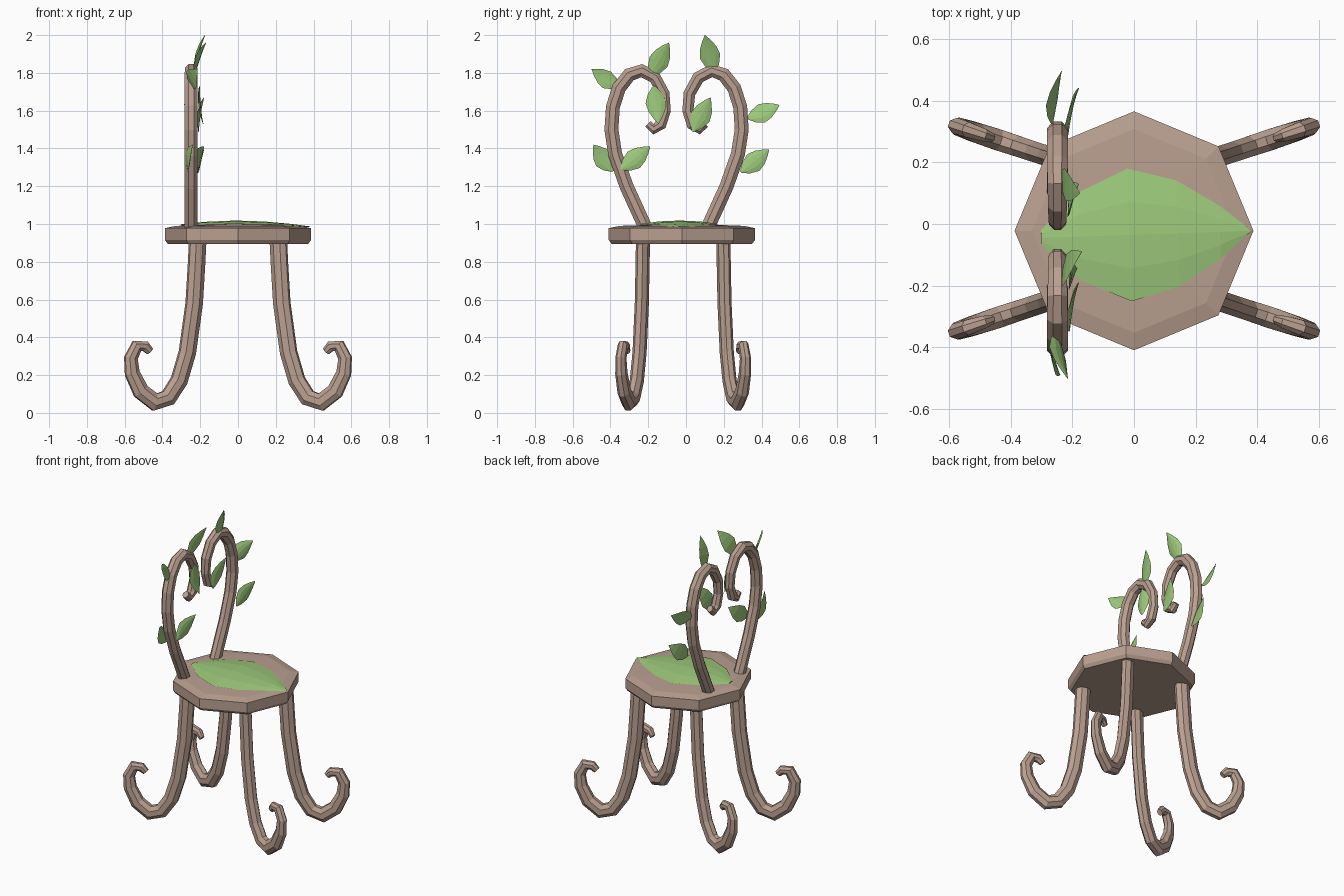
import bpy, bmesh, math
from mathutils import Vector

cube = bpy.data.objects.get("Cube")
if cube:
    bpy.data.objects.remove(cube, do_unlink=True)


def material(name, rgb):
    m = bpy.data.materials.new(name)
    m.use_nodes = True
    m.diffuse_color = (*rgb, 1)
    m.node_tree.nodes["Principled BSDF"].inputs["Base Color"].default_value = (*rgb, 1)
    return m


WOOD = material("pale wood", (0.49, 0.35, 0.28))
LEAF = material("leaf green", (0.34, 0.59, 0.20))


def finish(bm, name, mat):
    bmesh.ops.recalc_face_normals(bm, faces=bm.faces)
    mesh = bpy.data.meshes.new(name)
    bm.to_mesh(mesh)
    bm.free()
    mesh.materials.append(mat)
    obj = bpy.data.objects.new(name, mesh)
    bpy.context.collection.objects.link(obj)
    return obj


def loft(bm, rings):
    """Skin a list of point rings and cap both ends."""
    rows = [[bm.verts.new(p) for p in ring] for ring in rings]
    n = len(rows[0])
    for a, b in zip(rows, rows[1:]):
        for i in range(n):
            j = (i + 1) % n
            bm.faces.new((a[i], a[j], b[j], b[i]))
    bm.faces.new(rows[0])
    bm.faces.new(rows[-1])


def branch(name, path, normal, widths, flat, sides=8):
    """Sweep a tapering faceted tube along a path lying in one plane."""
    rings = []
    for i, p in enumerate(path):
        tangent = (path[min(i + 1, len(path) - 1)] - path[max(i - 1, 0)]).normalized()
        across = tangent.cross(normal).normalized()
        ring = []
        for k in range(sides):
            a = math.tau * (k + 0.5) / sides
            ring.append(p + across * math.cos(a) * widths[i]
                        + normal * math.sin(a) * widths[i] * flat)
        rings.append(ring)
    bm = bmesh.new()
    loft(bm, rings)
    return finish(bm, name, WOOD)


LEAF_SHAPE = [(0, 0.12), (0.18, 0.66), (0.42, 1), (0.65, 0.80), (0.85, 0.40), (1, 0.01)]


def leaf(name, base, tip, half_width, facing, thick, bend):
    """Pointed leaf with a raised midrib, arched along its length."""
    base, tip = Vector(base), Vector(tip)
    along = tip - base
    side = Vector(facing).cross(along).normalized()
    up = along.cross(side).normalized()
    rings = []
    for t, w in LEAF_SHAPE:
        arch = bend * 4 * t * (1 - t)
        mid = base + along * t + up * arch
        edge = side * half_width * w
        rib = up * thick * (0.2 + 0.8 * w)
        drop = up * thick * w * 0.6
        rings.append([mid + edge - drop, mid + edge * 0.5 + rib * 0.6, mid + rib,
                      mid - edge * 0.5 + rib * 0.6, mid - edge - drop, mid - rib * 0.6])
    bm = bmesh.new()
    loft(bm, rings)
    return finish(bm, name, LEAF)


# Eight-sided seat with a softly domed top
bm = bmesh.new()
SEAT = [(0.372, 0.895), (0.387, 0.915), (0.387, 0.978), (0.33, 0.99), (0.12, 0.998)]
loft(bm, [[(r * math.cos(k * math.tau / 8), r * math.sin(k * math.tau / 8) - 0.022, z)
           for k in range(8)] for r, z in SEAT])
finish(bm, "seat", WOOD)

# Leaf cushion on the seat
leaf("seat_leaf", (-0.30, -0.045, 0.995), (0.38, -0.022, 0.985), 0.215, (0, 0, 1), 0.012, 0.016)

# Four legs, each ending in an outward curl
LEG = [(0.213, 0.92), (0.22, 0.78), (0.232, 0.58), (0.268, 0.32), (0.312, 0.17), (0.37, 0.08),
       (0.44, 0.057), (0.515, 0.115), (0.56, 0.21), (0.567, 0.29), (0.535, 0.355),
       (0.49, 0.352), (0.465, 0.325)]
LEG_WIDTH = [0.048] * 6 + [0.05, 0.047, 0.042, 0.038, 0.036, 0.03, 0.022]
for fb, front_back in ((-1, "front"), (1, "back")):
    for lr, left_right in ((1, "left"), (-1, "right")):
        path = [Vector((lr * x, -0.015 + fb * (0.215 + 0.33 * (x - 0.22)), z)) for x, z in LEG]
        normal = Vector((-0.33 * fb, lr, 0)).normalized()
        branch(f"{front_back}_{left_right}_leg", path, normal, LEG_WIDTH, 0.75)

# Backrest: a mirrored pair of scrolled branches forming a heart
SCROLL = [(0.16, 0.97), (0.265, 1.2), (0.325, 1.37), (0.345, 1.5), (0.337, 1.62), (0.305, 1.72),
          (0.25, 1.79), (0.185, 1.812), (0.115, 1.775), (0.068, 1.69), (0.06, 1.60),
          (0.085, 1.525), (0.122, 1.502), (0.152, 1.53)]
SCROLL_WIDTH = [0.04] * 7 + [0.038, 0.036, 0.034, 0.032, 0.034, 0.03, 0.022]
for s, side_name in ((-1, "front"), (1, "rear")):
    path = [Vector((-0.248, -0.05 + s * y, z)) for y, z in SCROLL]
    branch(f"{side_name}_back_scroll", path, Vector((1, 0, 0)), SCROLL_WIDTH, 0.92)

# Leaves sprouting from the scrolls: base, tip, upward tilt
SPROUTS = [
    ((-0.25, -0.35, 1.73), (-0.215, -0.50, 1.82), 0.6),
    ((-0.235, -0.19, 1.78), (-0.17, -0.09, 1.96), 0.1),
    ((-0.205, -0.17, 1.73), (-0.185, -0.145, 1.53), 0.1),
    ((-0.265, -0.385, 1.28), (-0.24, -0.49, 1.42), 0.3),
    ((-0.21, -0.345, 1.29), (-0.18, -0.19, 1.41), 0.2),
    ((-0.235, 0.15, 1.80), (-0.175, 0.10, 2.0), 0.1),
    ((-0.21, 0.035, 1.49), (-0.18, 0.13, 1.67), 0.1),
    ((-0.265, 0.325, 1.56), (-0.235, 0.495, 1.63), 0.4),
    ((-0.215, 0.29, 1.275), (-0.18, 0.44, 1.395), 0.2),
]
for i, (base, tip, tilt) in enumerate(SPROUTS, 1):
    leaf(f"back_leaf_{i}", base, tip, 0.055, (1, 0, tilt), 0.008, -0.01)
